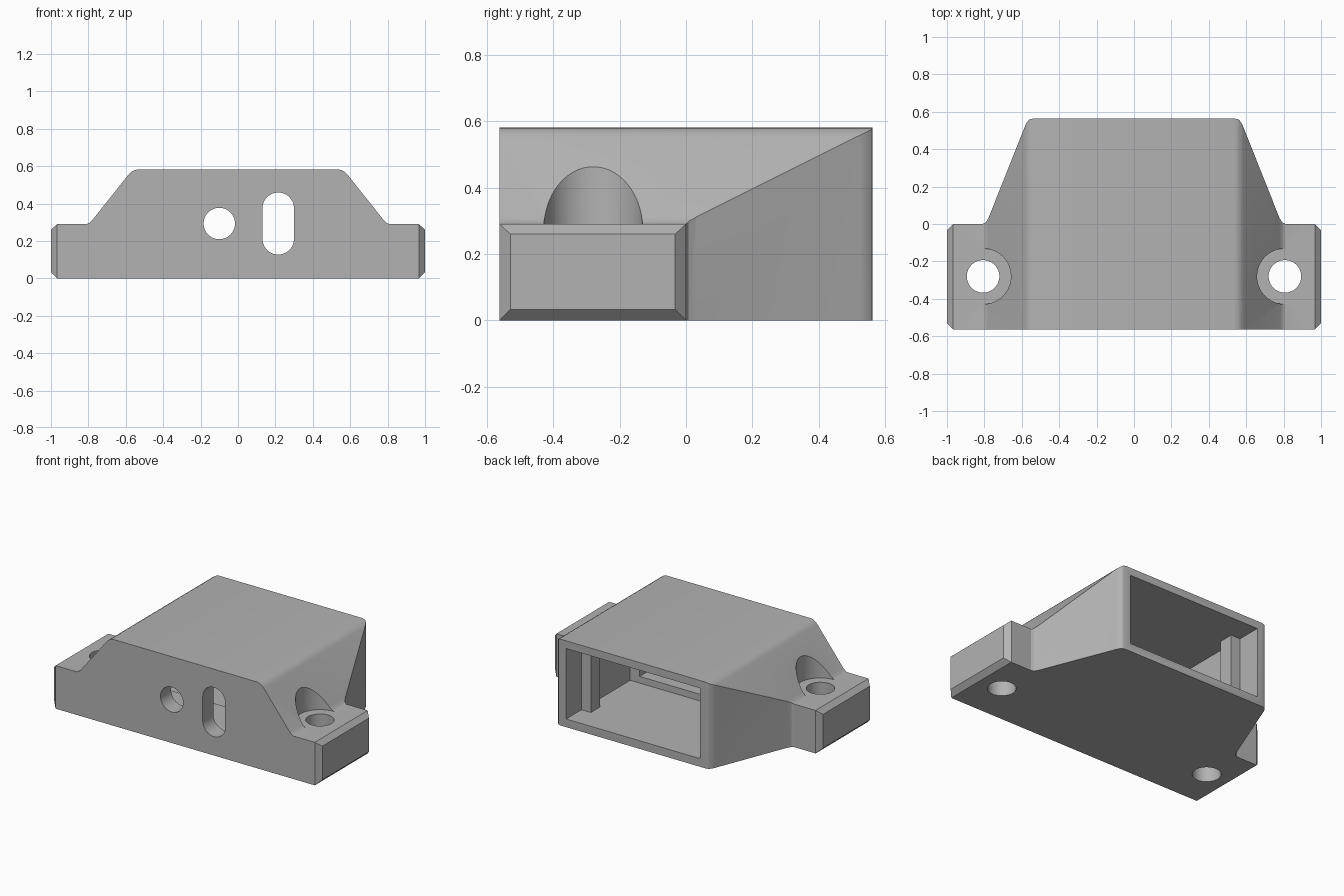
import bpy
import bmesh
import math
from mathutils import Vector

default = bpy.data.objects.get("Cube")
if default:
    bpy.data.objects.remove(default, do_unlink=True)

grey = bpy.data.materials.new("plain grey")
grey.use_nodes = True
grey.diffuse_color = (0.45, 0.45, 0.45, 1)
grey.node_tree.nodes["Principled BSDF"].inputs["Base Color"].default_value = grey.diffuse_color


def prism(name, outline, place, start, end):
    """Extrude a 2D outline; place(u, v, w) gives the 3D point."""
    bm = bmesh.new()
    rings = [[bm.verts.new(Vector(place(u, v, w))) for u, v in outline] for w in (start, end)]
    bm.faces.new(rings[0])
    bm.faces.new(rings[1])
    n = len(outline)
    for i in range(n):
        j = (i + 1) % n
        bm.faces.new((rings[0][i], rings[0][j], rings[1][j], rings[1][i]))
    bmesh.ops.recalc_face_normals(bm, faces=bm.faces)
    mesh = bpy.data.meshes.new(name)
    bm.to_mesh(mesh)
    bm.free()
    obj = bpy.data.objects.new(name, mesh)
    bpy.context.collection.objects.link(obj)
    mesh.materials.append(grey)
    return obj


def along_y(u, v, w):
    return (u, w, v)


def along_z(u, v, w):
    return (u, v, w)


def box(name, x, y, z):
    return prism(name, [(x[0], z[0]), (x[1], z[0]), (x[1], z[1]), (x[0], z[1])], along_y, *y)


def slot(cx, cy, radius, half=0, steps=32):
    """Circle outline, stretched along v by half on each side."""
    pts = []
    for i in range(steps + 1):
        a = math.pi * i / steps
        pts.append((cx + radius * math.cos(a), cy + half + radius * math.sin(a)))
    for i in range(steps + 1):
        a = math.pi * (1 + i / steps)
        pts.append((cx + radius * math.cos(a), cy - half + radius * math.sin(a)))
    return [p for i, p in enumerate(pts) if (Vector(p) - Vector(pts[i - 1])).length > 1e-5]


def mirrored(half):
    return half + [(-x, v) for x, v in reversed(half)]


def combine(target, tool, operation):
    mod = target.modifiers.new("combine", "BOOLEAN")
    mod.operation = operation
    mod.solver = "EXACT"
    mod.object = tool
    bpy.context.view_layer.objects.active = target
    bpy.ops.object.modifier_apply(modifier=mod.name)
    bpy.data.objects.remove(tool, do_unlink=True)


# Housing: front silhouette crossed with plan silhouette
front = mirrored([(0.967, 0), (1, 0.033), (1, 0.26), (0.967, 0.29), (0.81, 0.29),
                  (0.797, 0.295), (0.78, 0.31), (0.585, 0.555), (0.572, 0.568),
                  (0.555, 0.578), (0.535, 0.582)])
plan = mirrored([(0.967, -0.563), (1, -0.53), (1, -0.033), (0.967, 0), (0.81, 0),
                 (0.793, 0.008), (0.778, 0.032), (0.582, 0.525), (0.572, 0.545),
                 (0.56, 0.558), (0.542, 0.563)])
housing = prism("housing", front, along_y, -0.563, 0.6)
combine(housing, prism("plan_tool", plan, along_z, -0.1, 0.7), "INTERSECT")

# Hollow interior, open at the back, with a smaller pocket towards the front
combine(housing, box("cavity", (-0.5, 0.5), (-0.12, 0.7), (0.055, 0.53)), "DIFFERENCE")
combine(housing, box("front_pocket", (-0.43, 0.43), (-0.45, 0), (0.1, 0.49)), "DIFFERENCE")

# Round opening and tall slot in the front wall
combine(housing, prism("round_hole", slot(-0.1, 0.293, 0.084), along_y, -0.7, -0.3), "DIFFERENCE")
combine(housing, prism("tall_slot", slot(0.215, 0.293, 0.084, 0.082), along_y, -0.7, -0.3), "DIFFERENCE")

# Screw holes and screw head clearance on both ears
for side in (-1, 1):
    combine(housing, prism("screw_hole", slot(side * 0.807, -0.28, 0.087), along_z, -0.1, 0.5), "DIFFERENCE")
    combine(housing, prism("screw_head", slot(side * 0.807, -0.28, 0.149), along_z, 0.29, 0.7), "DIFFERENCE")

# Retaining ribs on the inner side walls
for side, label in ((-1, "left"), (1, "right")):
    xs = sorted((side * 0.43, side * 0.51))
    combine(housing, box("rib_" + label, xs, (0.3, 0.4), (0.045, 0.54)), "UNION")

bpy.ops.object.select_all(action="DESELECT")
housing.select_set(True)
bpy.context.view_layer.objects.active = housing
bpy.ops.object.shade_smooth_by_angle(angle=math.radians(25))
